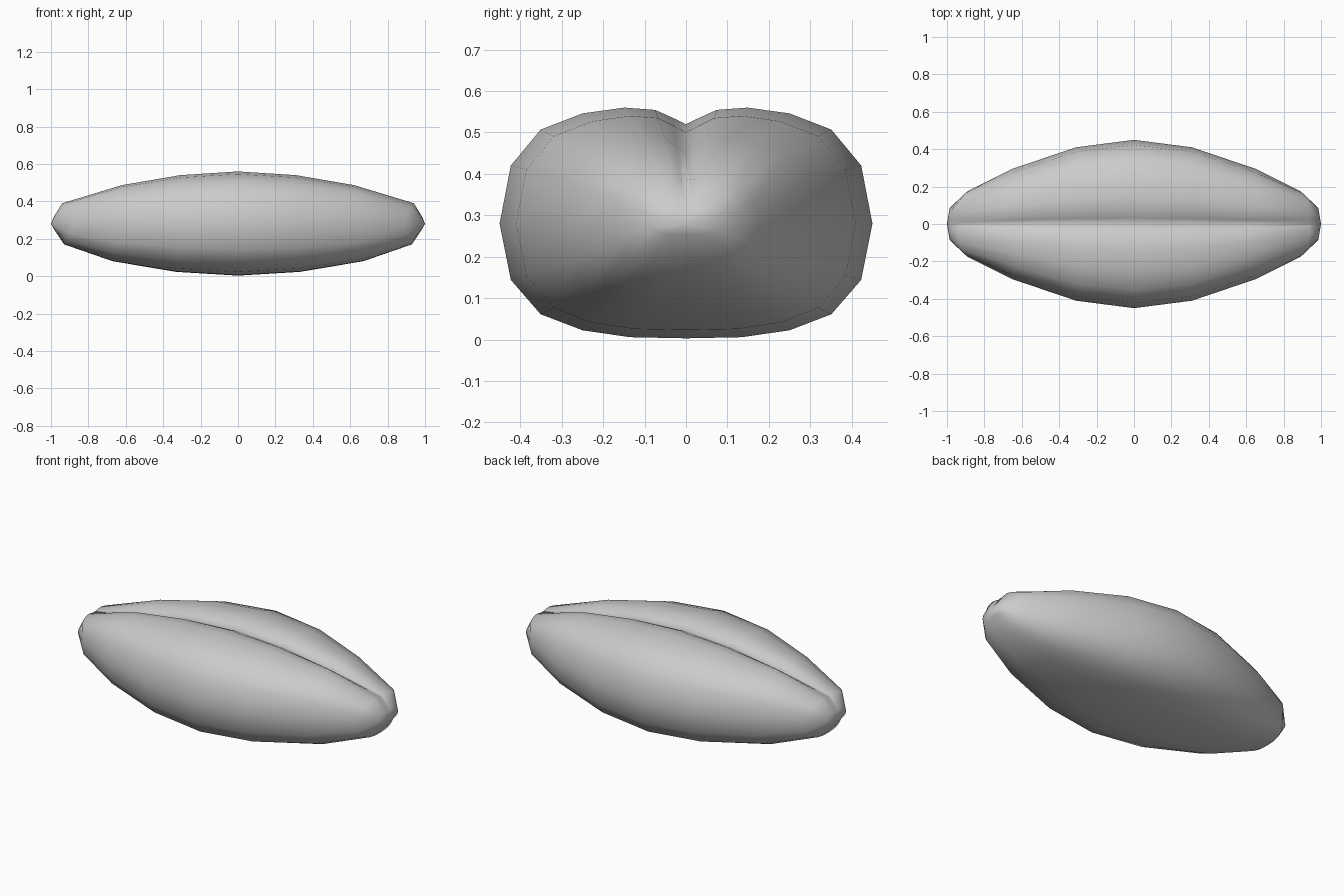
import bpy, bmesh

if "Cube" in bpy.data.objects:
    bpy.data.objects.remove(bpy.data.objects["Cube"])

# Half cross-section, from the groove on top round to the keel: (width fraction, height fraction)
PROFILE = [(0, None), (0.07, 0.91), (0.165, 0.98), (0.33, 1.0), (0.555, 0.95),
           (0.78, 0.81), (0.94, 0.5), (1, 0), (0.94, -0.49), (0.78, -0.79),
           (0.555, -0.93), (0.3, -0.99), (0, -1)]

# Stations along the grain: x at side, top, bottom; half width; top z; bottom z; groove z
MID = 0.28
STATIONS = [(0, 0, 0, 0.45, 0.56, 0.003, 0.52),
            (0.31, 0.31, 0.33, 0.41, 0.54, 0.023, 0.50),
            (0.65, 0.62, 0.67, 0.295, 0.487, 0.08, 0.45),
            (0.89, 0.94, 0.93, 0.175, 0.39, 0.17, 0.384),
            (0.985, 0.985, 0.985, 0.087, 0.317, 0.253, 0.317)]


def ring(bm, station, sign):
    xs, xt, xb, w, top, bot, groove = station
    pts = []
    for u, v in PROFILE:
        if v is None:
            z, k = groove, 1
        else:
            z, k = MID + v * (top - MID if v > 0 else MID - bot), v * v
            if 0 < u < 0.1:
                z = groove + (top - groove) * 0.38
        x = xs + ((xt if z > MID else xb) - xs) * k
        pts.append((sign * x, u * w, z))
    pts += [(x, -y, z) for x, y, z in pts[-2:0:-1]]
    return [bm.verts.new(p) for p in pts]


# Grain body: lofted rings with a pointed fan at each end
bm = bmesh.new()
rings = [ring(bm, s, -1) for s in STATIONS[:0:-1]] + [ring(bm, s, 1) for s in STATIONS]
n = len(rings[0])
for a, b in zip(rings, rings[1:]):
    for i in range(n):
        j = (i + 1) % n
        bm.faces.new((a[i], a[j], b[j], b[i]))
for r, x in ((rings[0], -1), (rings[-1], 1)):
    tip = bm.verts.new((x, 0, MID))
    for i in range(n):
        bm.faces.new((r[i], r[(i + 1) % n], tip))
bmesh.ops.recalc_face_normals(bm, faces=bm.faces[:])
for f in bm.faces:
    f.smooth = True
mesh = bpy.data.meshes.new("grain")
bm.to_mesh(mesh)
bm.free()
bpy.context.collection.objects.link(bpy.data.objects.new("grain", mesh))
